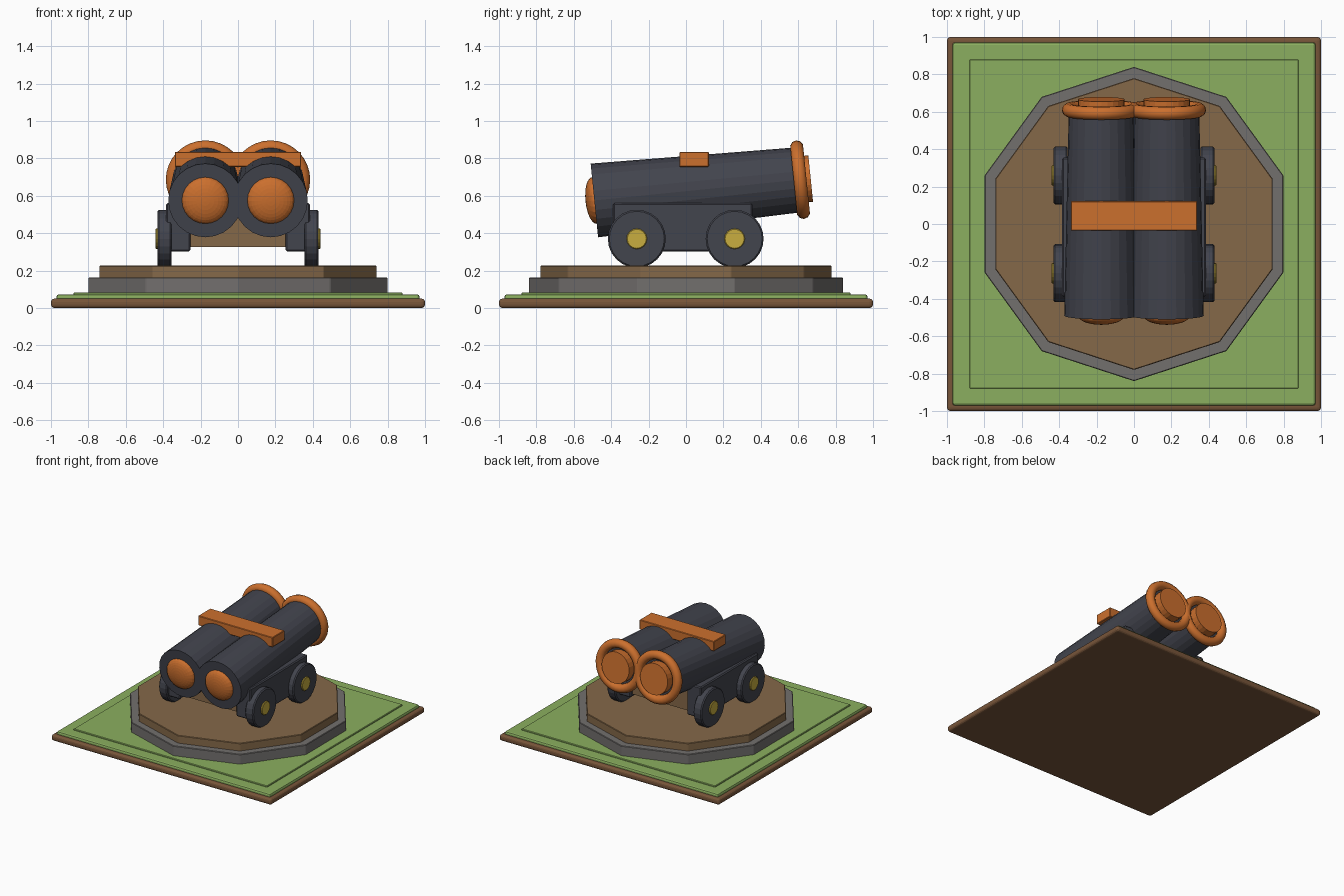
import bpy
import math
from mathutils import Matrix, Vector

if "Cube" in bpy.data.objects:
    bpy.data.objects.remove(bpy.data.objects["Cube"], do_unlink=True)


def make_material(name, rgb):
    mat = bpy.data.materials.new(name)
    mat.use_nodes = True
    color = (*rgb, 1)
    mat.diffuse_color = color
    mat.node_tree.nodes["Principled BSDF"].inputs["Base Color"].default_value = color
    return mat


IRON = make_material("dark iron", (0.055, 0.058, 0.075))
COPPER = make_material("copper orange", (0.60, 0.16, 0.027))
BRASS = make_material("brass yellow", (0.58, 0.42, 0.05))
WOOD = make_material("wood brown", (0.235, 0.14, 0.066))
EARTH = make_material("earth brown", (0.19, 0.092, 0.042))
GRASS = make_material("grass green", (0.26, 0.43, 0.115))
STONE = make_material("stone grey", (0.17, 0.16, 0.155))


def finish(name, mat, bevel=0, segments=1, smooth=None):
    obj = bpy.context.object
    obj.name = name
    obj.data.materials.append(mat)
    if bevel:
        mod = obj.modifiers.new("bevel", "BEVEL")
        mod.width, mod.segments = bevel, segments
        mod.limit_method = "ANGLE"
    if smooth:
        bpy.ops.object.shade_smooth_by_angle(angle=math.radians(smooth))
    return obj


def box(name, mat, low, high, bevel=0, segments=1):
    low, high = Vector(low), Vector(high)
    bpy.ops.mesh.primitive_cube_add(size=1, location=(low + high) / 2)
    bpy.context.object.scale = high - low
    bpy.ops.object.transform_apply(location=False, rotation=False)
    return finish(name, mat, bevel, segments)


def slab(name, mat, half, z0, z1, bevel, segments=1):
    return box(name, mat, (-half, -half, z0), (half, half, z1), bevel, segments)


def decagon(name, mat, radius, z0, z1):
    bpy.ops.mesh.primitive_cylinder_add(vertices=10, radius=radius, depth=z1 - z0,
                                        location=(0, 0, (z0 + z1) / 2))
    return finish(name, mat, 0.004)


# Ground tile and gun platform
slab("ground_border", EARTH, 1.0, 0, 0.05, 0.018, 3)
slab("grass_layer", GRASS, 0.97, 0.03, 0.073, 0.012, 2)
slab("grass_raised_panel", GRASS, 0.88, 0.06, 0.083, 0.004)
decagon("stone_platform", STONE, 0.84, 0.07, 0.163)
decagon("wooden_platform", WOOD, 0.78, 0.15, 0.226)

# Twin barrels, built along a shared tilted axis
BREECH = Vector((0, -0.49, 0.575))
MUZZLE = Vector((0, 0.60, 0.685))
AXIS = (MUZZLE - BREECH).normalized()
LENGTH = (MUZZLE - BREECH).length
TILT = AXIS.to_track_quat("Z", "Y").to_euler()


def along(x, distance):
    return BREECH + AXIS * distance + Vector((x, 0, 0))


for side, sx in (("left", 1), ("right", -1)):
    x = 0.175 * sx
    bpy.ops.mesh.primitive_cone_add(vertices=24, radius1=0.198, radius2=0.174, depth=LENGTH,
                                    location=along(x, LENGTH / 2), rotation=TILT)
    finish(side + "_barrel", IRON)
    bpy.ops.mesh.primitive_torus_add(major_segments=32, minor_segments=10, major_radius=0.175,
                                     minor_radius=0.036, location=along(x, LENGTH + 0.01),
                                     rotation=TILT)
    finish(side + "_muzzle_ring", COPPER, smooth=40)
    bpy.ops.mesh.primitive_cylinder_add(vertices=24, radius=0.125, depth=0.09,
                                        location=along(x, LENGTH + 0.022), rotation=TILT)
    finish(side + "_muzzle_plug", COPPER)
    bpy.ops.mesh.primitive_uv_sphere_add(segments=24, ring_count=16, radius=0.125,
                                         location=along(x, 0), rotation=TILT)
    bpy.context.object.scale = (1, 1, 0.38)
    finish(side + "_breech_cap", COPPER)

# Strap across both barrels
box("barrel_strap", COPPER, (-0.338, -0.035, 0.755), (0.338, 0.122, 0.835), 0.004)

# Carriage
box("carriage_bed", WOOD, (-0.27, -0.36, 0.325), (0.27, 0.33, 0.50))
for side, sx in (("left", 1), ("right", -1)):
    xs = sorted((0.255 * sx, 0.385 * sx))
    box(side + "_carriage_cheek", IRON, (xs[0], -0.39, 0.303), (xs[1], 0.355, 0.56), 0.008)
    for end, y in (("front", -0.263), ("rear", 0.26)):
        turn = (0, math.pi / 2, 0)
        bpy.ops.mesh.primitive_cylinder_add(vertices=24, radius=0.155, depth=0.075,
                                            location=(0.392 * sx, y, 0.37), rotation=turn)
        finish(f"{side}_{end}_wheel", IRON, 0.008)
        bpy.ops.mesh.primitive_cylinder_add(vertices=16, radius=0.055, depth=0.06,
                                            location=(0.41 * sx, y, 0.37), rotation=turn)
        finish(f"{side}_{end}_hub", BRASS, 0.004)
